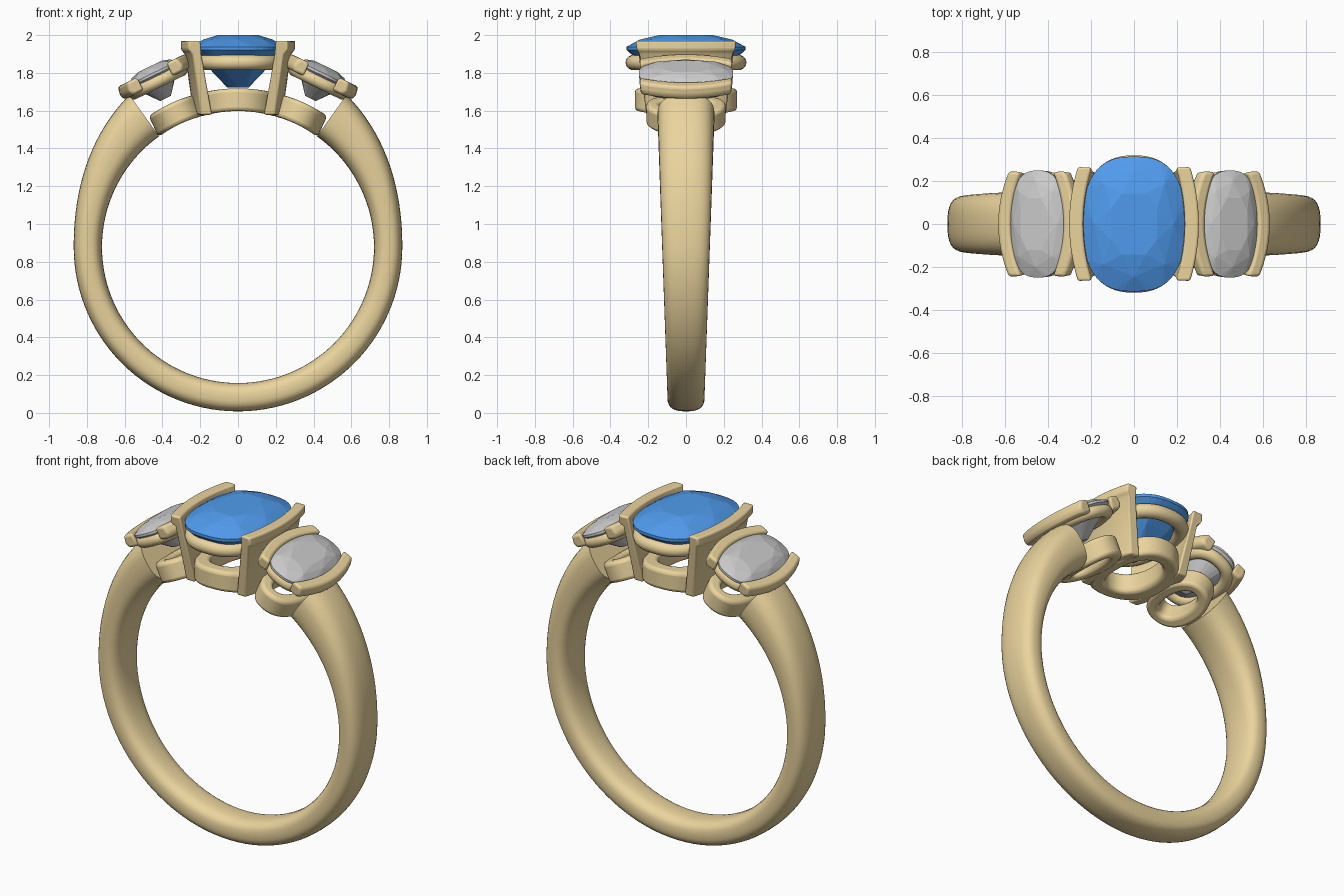
import bpy, bmesh, math
from math import sin, cos, pi, radians, sqrt

if "Cube" in bpy.data.objects:
    bpy.data.objects.remove(bpy.data.objects["Cube"])

CZ, R = 0.878, 0.72          # finger-hole centre height and radius
TILT = radians(26)           # lean of the side settings


def material(name, col):
    m = bpy.data.materials.new(name)
    m.diffuse_color = (*col, 1)
    m.use_nodes = True
    m.node_tree.nodes["Principled BSDF"].inputs["Base Color"].default_value = m.diffuse_color
    return m


GOLD = material("gold", (0.83, 0.66, 0.34))
BLUE = material("blue", (0.08, 0.33, 0.85))


def place(t, y, r, ang):
    """tangent/radial coordinates around the finger hole -> world"""
    return (r * sin(ang) + t * cos(ang), y, CZ + r * cos(ang) - t * sin(ang))


def sup(a, b, p, n):
    """point on a superellipse"""
    c, s = cos(p), sin(p)
    return (a * math.copysign(abs(c) ** (2 / n), c), b * math.copysign(abs(s) ** (2 / n), s))


def finish(name, bm, mat=None, smooth=True, bevel=0):
    bmesh.ops.recalc_face_normals(bm, faces=bm.faces)
    me = bpy.data.meshes.new(name)
    bm.to_mesh(me)
    bm.free()
    ob = bpy.data.objects.new(name, me)
    bpy.context.collection.objects.link(ob)
    if mat:
        me.materials.append(mat)
    if bevel:
        b = ob.modifiers.new("bevel", "BEVEL")
        b.width, b.segments, b.limit_method, b.angle_limit = bevel, 3, "ANGLE", radians(40)
    if smooth:
        bpy.ops.object.select_all(action="DESELECT")
        ob.select_set(True)
        bpy.context.view_layer.objects.active = ob
        bpy.ops.object.shade_smooth_by_angle(angle=radians(40))
    return ob


def loft(name, sections, closed=False, **kw):
    """skin a list of equal-length cross-sections"""
    bm = bmesh.new()
    rows = [[bm.verts.new(p) for p in s] for s in sections]
    n, m = len(rows), len(rows[0])
    for i in range(n if closed else n - 1):
        a, b = rows[i], rows[(i + 1) % n]
        for j in range(m):
            bm.faces.new((a[j], a[(j + 1) % m], b[(j + 1) % m], b[j]))
    if not closed:
        bm.faces.new(rows[0])
        bm.faces.new(rows[-1])
    return finish(name, bm, GOLD, **kw)


def rail(name, a, b, r, tube, ang):
    """round-section gallery rail following a stone outline"""
    secs = []
    for i in range(64):
        p = 2 * pi * i / 64
        sec = []
        for k in range(14):
            q = 2 * pi * k / 14
            x, y = sup(a + tube * cos(q), b + tube * cos(q), p, 2.4)
            sec.append(place(x, y, r + tube * sin(q), ang))
        secs.append(sec)
    loft(name, secs, closed=True)


def base_ring(name, a, b, w, ang):
    """open oval base, curved to sit on the finger hole"""
    secs = []
    for i in range(64):
        p = 2 * pi * i / 64
        sec = []
        for d, rad in ((0, R), (0, R + .12), (-w, R + .12), (-w, R)):
            x, y = sup(a + d, b + d, p, 2.2)
            sec.append(place(x, y, sqrt(rad * rad - x * x), ang))
        secs.append(sec)
    loft(name, secs, closed=True, bevel=.02)


def bar(name, profile, bulge, side, ang, bevel):
    """curved bar prong; profile = (tangent, radial, half length)"""
    secs = []
    for i in range(17):
        u = -1 + i / 8
        secs.append([place(side * (t - bulge * u * u), h * u, r, ang) for t, r, h in profile])
    loft(name, secs, bevel=bevel)


def stone(name, a, b, levels, ang, mat=None):
    """faceted stone: hull of outline rings (scale, radial, count, offset)"""
    bm = bmesh.new()
    for s, r, n, off in levels:
        for i in range(n):
            x, y = sup(a * s, b * s, 2 * pi * (i + off) / n, 2.6)
            bm.verts.new(place(x, y, r, ang))
    res = bmesh.ops.convex_hull(bm, input=bm.verts)
    loose = [v for v in bm.verts if not v.link_faces]
    bmesh.ops.delete(bm, geom=loose, context="VERTS")
    finish(name, bm, mat, smooth=False)


# shank: tapered open band, thicker and wider toward the shoulders
secs = []
for i in range(97):
    th = radians(54.5 - (360 - 71) * i / 96)
    up = max(0, sin(th)) / sin(radians(54.5))
    thick = .15 + .12 * up ** 1.9
    c = R + thick / 2
    z = CZ + c * sin(th)
    half = .095 + .057 * min(1, z / 1.6)
    sec = []
    for k in range(32):
        d, y = sup(thick / 2, half, 2 * pi * k / 32, 2.7)
        sec.append(((c + d) * cos(th), y, CZ + (c + d) * sin(th)))
    secs.append(sec)
loft("shank", secs)

# centre setting
stone("centre_stone", .238, .315,
      [(.48, 1.122, 8, .5), (.78, 1.098, 8, 0), (1, 1.06, 40, 0), (1, 1.043, 40, 0),
       (.66, .94, 8, .5), (.24, .845, 8, 0)], 0, BLUE)
rail("centre_rail", .205, .28, .977, .04, 0)
base_ring("centre_base", .205, .27, .085, 0)
plate = [(.175, .70, .21), (.235, .70, .21), (.28, 1.02, .25), (.302, 1.045, .265),
         (.302, 1.092, .265), (.238, 1.092, .265), (.232, 1.02, .25)]
for s, side in ((1, "right"), (-1, "left")):
    bar(f"centre_{side}_prong", plate, .04, s, 0, .01)

# side settings
grip = [(.135, .965, .235), (.195, .965, .235), (.21, .99, .245),
        (.20, 1.042, .245), (.138, 1.042, .245)]
for s, side in ((1, "right"), (-1, "left")):
    ang = s * TILT
    stone(f"{side}_stone", .142, .25,
          [(.52, 1.064, 8, .5), (.8, 1.05, 8, 0), (1, 1.025, 40, 0), (1, 1.012, 40, 0),
           (.62, .945, 8, .5), (.22, .875, 8, 0)], ang)
    rail(f"{side}_rail", .14, .212, .975, .035, ang)
    base_ring(f"{side}_base", .135, .21, .07, s * radians(25))
    for d, end in ((1, "outer"), (-1, "inner")):
        bar(f"{side}_{end}_prong", grip, .055, s * d, ang, .018)
